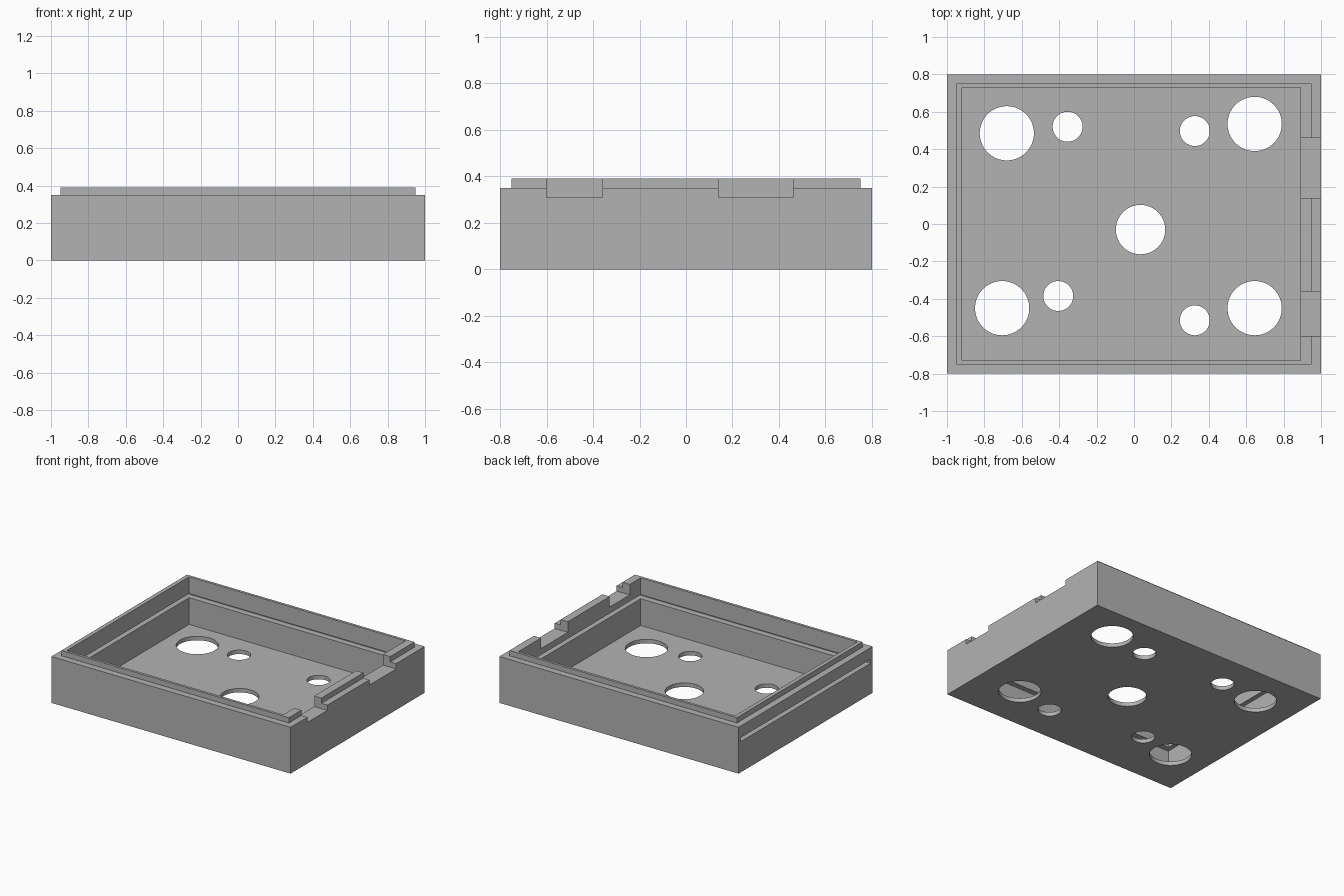
import bpy

old = bpy.data.objects.get("Cube")
if old:
    bpy.data.objects.remove(old, do_unlink=True)

grey = bpy.data.materials.new("plain grey")
grey.use_nodes = True
colour = (0.45, 0.45, 0.45, 1)
grey.diffuse_color = colour
grey.node_tree.nodes["Principled BSDF"].inputs["Base Color"].default_value = colour


def box(name, x, y, z):
    """Box spanning the given (low, high) range on each axis."""
    spans = (x, y, z)
    bpy.ops.mesh.primitive_cube_add(size=1, location=[(a + b) / 2 for a, b in spans])
    obj = bpy.context.object
    obj.name = name
    obj.scale = [b - a for a, b in spans]
    bpy.ops.object.transform_apply(location=True, rotation=True, scale=True)
    obj.data.materials.append(grey)
    return obj


def combine(target, tool, operation="DIFFERENCE"):
    """Apply a boolean and discard its tool."""
    tool.hide_render = True
    mod = target.modifiers.new("shape", "BOOLEAN")
    mod.object, mod.operation, mod.solver = tool, operation, "EXACT"
    bpy.context.view_layer.objects.active = target
    bpy.ops.object.modifier_apply(modifier=mod.name)
    bpy.data.objects.remove(tool, do_unlink=True)


# Case body with a raised lip around its top
case = box("case_tray", (-1, 1), (-0.8, 0.8), (0, 0.35))
combine(case, box("lip", (-0.95, 0.95), (-0.75, 0.75), (0.2, 0.39)), "UNION")

# Open cavity above a thin floor
combine(case, box("cavity", (-0.92, 0.89), (-0.73, 0.73), (0.03, 0.6)))

# Board slot: grooves in three walls, open through the -x wall
combine(case, box("slot", (-1.2, 0.935), (-0.776, 0.776), (0.232, 0.262)))

# Two connector notches in the +x wall
for low, high in ((-0.6, -0.36), (0.14, 0.46)):
    combine(case, box("notch", (0.8, 1.2), (low, high), (0.31, 0.6)))

# Round floor holes: x, y, radius
holes = [
    (-0.68, 0.485, 0.145), (0.645, 0.535, 0.145),
    (-0.705, -0.45, 0.145), (0.645, -0.45, 0.145),
    (-0.355, 0.52, 0.08), (0.325, 0.497, 0.08),
    (0.325, -0.515, 0.08), (-0.405, -0.385, 0.08),
    (0.035, -0.03, 0.132),
]
for x, y, radius in holes:
    bpy.ops.mesh.primitive_cylinder_add(vertices=64, radius=radius, depth=0.2,
                                        location=(x, y, 0))
    drill = bpy.context.object
    drill.data.materials.append(grey)
    combine(case, drill)

# Smooth hole walls, crisp box edges
bpy.ops.object.select_all(action="DESELECT")
case.select_set(True)
bpy.context.view_layer.objects.active = case
bpy.ops.object.shade_smooth_by_angle()
